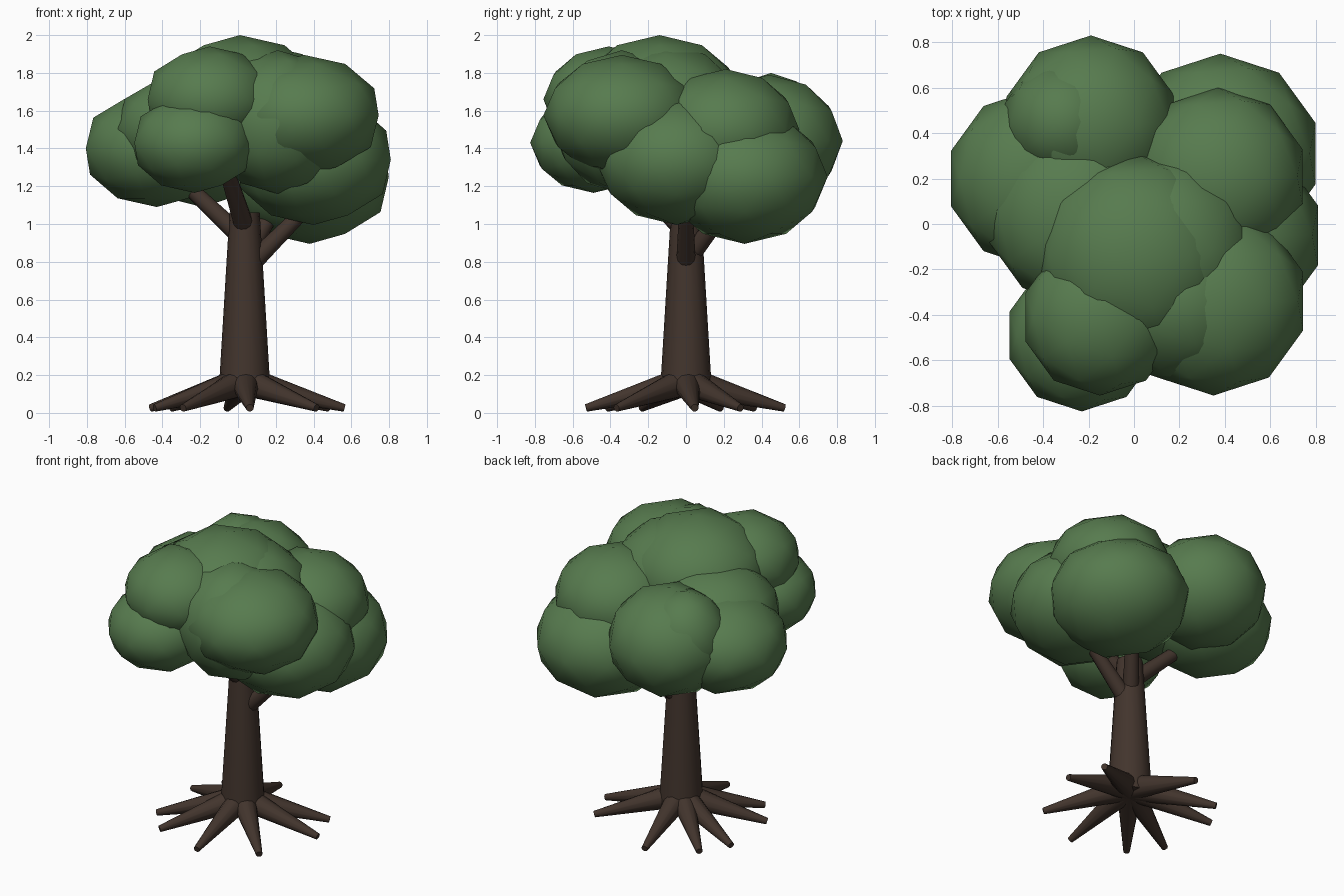
import bpy, math
from mathutils import Vector

cube = bpy.data.objects.get("Cube")
if cube:
    bpy.data.objects.remove(cube, do_unlink=True)


def make_material(name, rgb):
    mat = bpy.data.materials.new(name)
    mat.use_nodes = True
    mat.diffuse_color = (*rgb, 1)
    mat.node_tree.nodes["Principled BSDF"].inputs["Base Color"].default_value = (*rgb, 1)
    return mat


leaf_green = make_material("leaf_green", (0.095, 0.198, 0.077))
bark_brown = make_material("bark_brown", (0.055, 0.035, 0.026))


def finish(name, mat):
    obj = bpy.context.object
    obj.name = obj.data.name = name
    obj.data.materials.append(mat)
    return obj


def limb(name, start, end, r_start, r_end, sides=12):
    """Tapered round limb between two points."""
    a, b = Vector(start), Vector(end)
    axis = b - a
    bpy.ops.mesh.primitive_cone_add(vertices=sides, radius1=r_start, radius2=r_end,
                                    depth=axis.length, location=(a + b) / 2,
                                    rotation=axis.to_track_quat('Z', 'Y').to_euler())
    bpy.ops.object.shade_smooth_by_angle(angle=math.radians(40))
    return finish(name, bark_brown)


def leaf_clump(name, center, radius, height):
    """Flattened ball of leaves."""
    bpy.ops.mesh.primitive_ico_sphere_add(subdivisions=2, radius=1, location=center)
    bpy.context.object.scale = (radius, radius, height)
    bpy.ops.object.shade_smooth()
    return finish(name, leaf_green)


# Trunk
TRUNK_X = 0.035
limb("trunk", (TRUNK_X, 0, 0.1), (TRUNK_X, 0, 1.06), 0.138, 0.08, 16)

# Roots spread unevenly around the trunk
for i, degrees in enumerate((5, 33, 100, 137, 160, 206, 232, 273, 316)):
    angle = math.radians(degrees)
    tip = (TRUNK_X + 0.53 * math.cos(angle), 0.53 * math.sin(angle), 0.026)
    limb(f"root_{i + 1}", (TRUNK_X, 0, 0.17), tip, 0.08, 0.02)

# Branches reaching into the leaves
limb("left_branch", (0.06, 0, 0.78), (0.4, 0, 1.12), 0.052, 0.035)
limb("right_branch", (0.03, 0, 0.92), (-0.34, 0.12, 1.27), 0.052, 0.038)
limb("front_branch", (0.03, -0.04, 1.0), (-0.08, -0.4, 1.35), 0.052, 0.038)
limb("back_branch", (0.05, 0.03, 0.84), (0.24, 0.27, 1.16), 0.05, 0.038)

# Leaf clumps: centre, radius, half height
clumps = {
    "top_leaves": ((0.01, -0.14, 1.64), 0.45, 0.36),
    "top_left_leaves": ((0.12, -0.11, 1.61), 0.42, 0.34),
    "back_leaves": ((-0.19, 0.44, 1.44), 0.39, 0.35),
    "back_inner_leaves": ((-0.31, 0.45, 1.5), 0.27, 0.3),
    "back_left_lower_leaves": ((0.38, 0.31, 1.25), 0.44, 0.355),
    "back_left_upper_leaves": ((0.37, 0.21, 1.5), 0.39, 0.32),
    "left_leaves": ((0.4, -0.05, 1.34), 0.43, 0.345),
    "front_left_leaves": ((0.35, -0.34, 1.575), 0.415, 0.32),
    "front_inner_leaves": ((0.21, -0.34, 1.54), 0.37, 0.38),
    "front_right_upper_leaves": ((-0.15, -0.41, 1.66), 0.345, 0.28),
    "front_right_lower_leaves": ((-0.23, -0.49, 1.43), 0.335, 0.265),
    "right_leaves": ((-0.43, 0.2, 1.4), 0.395, 0.31),
    "right_upper_leaves": ((-0.25, 0.05, 1.5), 0.41, 0.31),
}
for name, (center, radius, height) in clumps.items():
    leaf_clump(name, center, radius, height)
